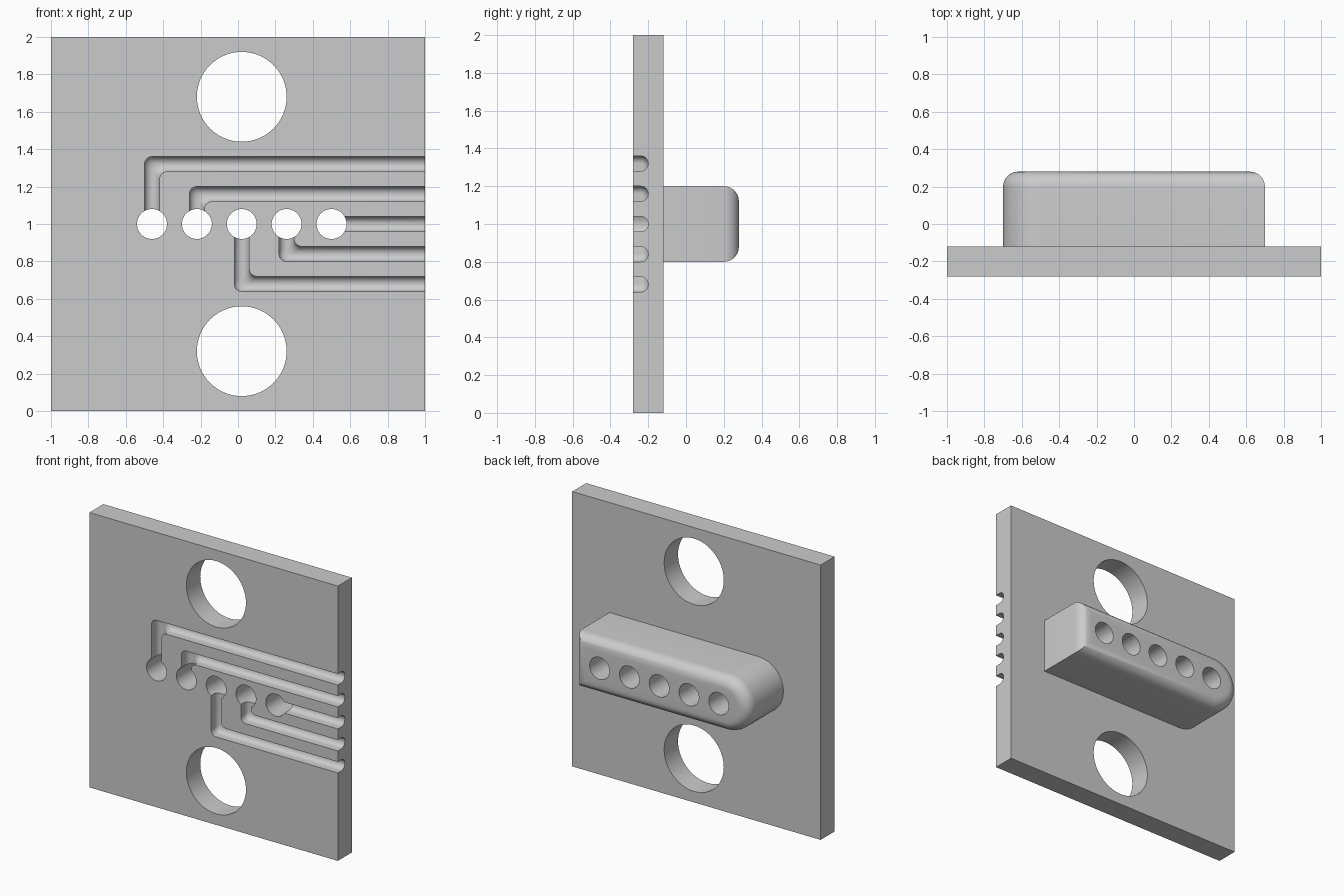
import bpy, bmesh, math

if "Cube" in bpy.data.objects:
    bpy.data.objects.remove(bpy.data.objects["Cube"])

grey = bpy.data.materials.new("light grey")
grey.diffuse_color = (0.6, 0.6, 0.6, 1)
grey.use_nodes = True
grey.node_tree.nodes["Principled BSDF"].inputs["Base Color"].default_value = grey.diffuse_color

FRONT, BACK, TIP = -0.28, -0.12, 0.28
PORTS = (-0.46, -0.22, 0.02, 0.26, 0.50)
CHANNEL_Z = (1.32, 1.16, 0.68, 0.84, 1.00)


def finish(bm, name):
    bmesh.ops.recalc_face_normals(bm, faces=bm.faces)
    mesh = bpy.data.meshes.new(name)
    bm.to_mesh(mesh)
    bm.free()
    mesh.materials.append(grey)
    obj = bpy.data.objects.new(name, mesh)
    bpy.context.collection.objects.link(obj)
    return obj


def prism(name, outline, y0, y1, fillet=0):
    """Extrude an (x, z) outline along y, optionally rounding the far rim."""
    bm = bmesh.new()
    near = [bm.verts.new((x, y0, z)) for x, z in outline]
    far = [bm.verts.new((x, y1, z)) for x, z in outline]
    bm.faces.new(near)
    rim = bm.faces.new(far)
    n = len(outline)
    for i in range(n):
        j = (i + 1) % n
        bm.faces.new((near[i], near[j], far[j], far[i]))
    bmesh.ops.recalc_face_normals(bm, faces=bm.faces)
    if fillet:
        bmesh.ops.bevel(bm, geom=list(rim.edges), offset=fillet, segments=8,
                        profile=0.5, affect='EDGES')
    return finish(bm, name)


def arc(cx, cz, r, a0, a1, n):
    return [(cx + r * math.cos(a0 + (a1 - a0) * i / n),
             cz + r * math.sin(a0 + (a1 - a0) * i / n)) for i in range(n + 1)]


def hole(name, x, z, r):
    return prism(name, arc(x, z, r, 0, 2 * math.pi, 64)[:-1], -0.5, 0.5)


def channel(name, x0, zc):
    """Round-bottomed groove from a port to the right edge, with one bend."""
    w = 0.04
    section = [(-w, FRONT - 0.05)]
    section += arc(0, FRONT + w, w, math.pi, 0, 12)
    section += [(w, FRONT - 0.05)]
    side = (zc > 1) - (zc < 1)
    bm = bmesh.new()
    rows = []
    for s, y in section:
        if side == 0:
            path = [(x0, 1 + s), (1.1, 1 + s)]
        else:
            path = [(x0 - s, 1.0)]
            for i in range(9):
                a = math.pi / 2 * i / 8
                path.append((x0 - s + w - w * math.cos(a),
                             zc + side * (s - w + w * math.sin(a))))
            path.append((1.1, zc + side * s))
        rows.append([bm.verts.new((x, y, z)) for x, z in path])
    n = len(rows)
    for i in range(n):
        a, b = rows[i], rows[(i + 1) % n]
        for k in range(len(a) - 1):
            bm.faces.new((a[k], a[k + 1], b[k + 1], b[k]))
    bm.faces.new([r[0] for r in rows])
    bm.faces.new([r[-1] for r in rows])
    return finish(bm, name)


def combine(target, tool, operation):
    mod = target.modifiers.new(operation.lower(), 'BOOLEAN')
    mod.operation = operation
    mod.solver = 'EXACT'
    mod.object = tool
    bpy.context.view_layer.objects.active = target
    bpy.ops.object.modifier_apply(modifier=mod.name)
    bpy.data.objects.remove(tool)


# Square mounting plate
plate = prism("manifold_plate", [(-1, 0), (1, 0), (1, 2), (-1, 2)], FRONT, BACK)

# Rear connector block: one half-round end, one square end, rounded rear rim
outline = [(0.7, 0.8), (0.7, 1.2)]
outline += arc(-0.5, 1.0, 0.2, math.pi / 2, 3 * math.pi / 2, 32)
block = prism("connector_block", outline, BACK - 0.05, TIP, 0.08)
combine(plate, block, 'UNION')

# Two large mounting holes
for z in (0.32, 1.68):
    combine(plate, hole("mounting_hole", 0.02, z, 0.24), 'DIFFERENCE')

# Ports through plate and block, each with a groove in the front face
for x, z in zip(PORTS, CHANNEL_Z):
    combine(plate, channel("channel_cutter", x, z), 'DIFFERENCE')
for x in PORTS:
    combine(plate, hole("port_cutter", x, 1.0, 0.08), 'DIFFERENCE')

# Smooth curved walls, keep hard edges
bpy.ops.object.select_all(action='DESELECT')
plate.select_set(True)
bpy.context.view_layer.objects.active = plate
bpy.ops.object.shade_smooth_by_angle(angle=math.radians(30))
